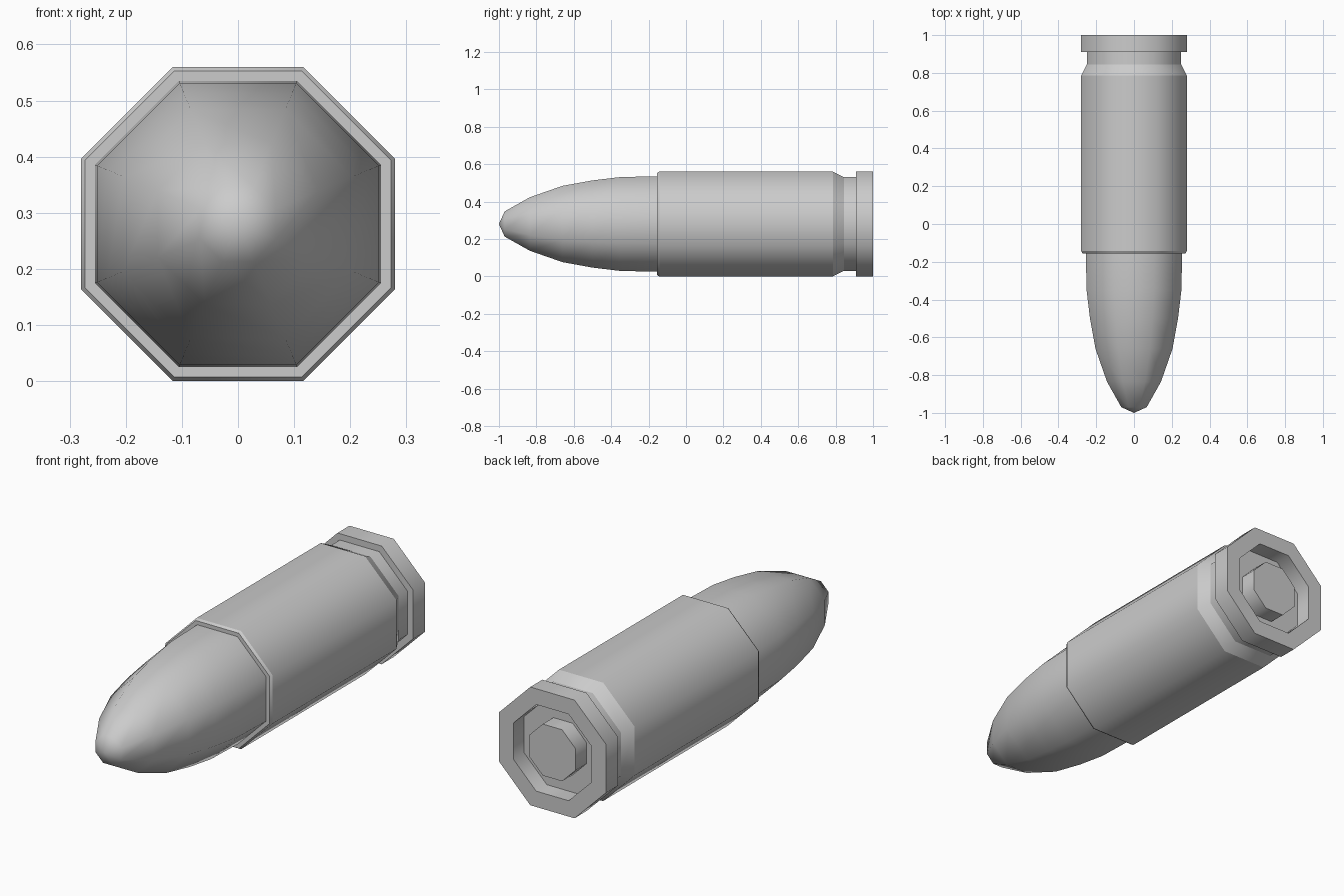
import bpy, bmesh, math

if "Cube" in bpy.data.objects:
    bpy.data.objects.remove(bpy.data.objects["Cube"])

SIDES = 8
CZ = 0.28                                # height of the long axis
K = 1 / math.cos(math.pi / SIDES)        # flat-to-flat radius -> corner radius


def lathe(name, profile, sharp=()):
    """Eight-sided turning about the y axis; profile = (y, flat radius), sharp = crease rings."""
    bm = bmesh.new()
    rings = []
    for y, r in profile:
        if r == 0:
            rings.append([bm.verts.new((0, y, CZ))])
            continue
        ring = []
        for i in range(SIDES):
            a = 2 * math.pi * (i + 0.5) / SIDES
            ring.append(bm.verts.new((r * K * math.cos(a), y, CZ + r * K * math.sin(a))))
        rings.append(ring)
    for a, b in zip(rings, rings[1:]):
        for i in range(SIDES):
            j = (i + 1) % SIDES
            quad = [a[i % len(a)], a[j % len(a)], b[j % len(b)], b[i % len(b)]]
            bm.faces.new(list(dict.fromkeys(quad)))
    bmesh.ops.recalc_face_normals(bm, faces=bm.faces)
    for f in bm.faces:
        f.smooth = True
    for k in sharp:
        ring = rings[k]
        for i in range(SIDES):
            e = bm.edges.get((ring[i], ring[(i + 1) % SIDES]))
            if e:
                e.smooth = False
    me = bpy.data.meshes.new(name)
    bm.to_mesh(me)
    bm.free()
    ob = bpy.data.objects.new(name, me)
    bpy.context.collection.objects.link(ob)
    return ob


# Rounded nose, closed inside the casing
lathe("nose", [(-1, 0), (-0.97, 0.067), (-0.835, 0.143), (-0.66, 0.204), (-0.5, 0.233),
               (-0.35, 0.251), (-0.15, 0.255), (-0.12, 0.255), (-0.12, 0)], sharp=(7,))

# Casing: mouth lip, body, groove, rim and recessed base
lathe("casing", [(-0.12, 0), (-0.12, 0.255), (-0.155, 0.255), (-0.155, 0.273), (-0.143, 0.28),
                 (0.785, 0.28), (0.845, 0.25), (0.91, 0.25), (0.91, 0.28), (1, 0.28),
                 (1, 0.205), (0.92, 0.205), (0.92, 0)], sharp=range(1, 12))

# Primer in the base recess
lathe("primer", [(0.92, 0), (0.92, 0.122), (1, 0.122), (1, 0)], sharp=(1, 2))
